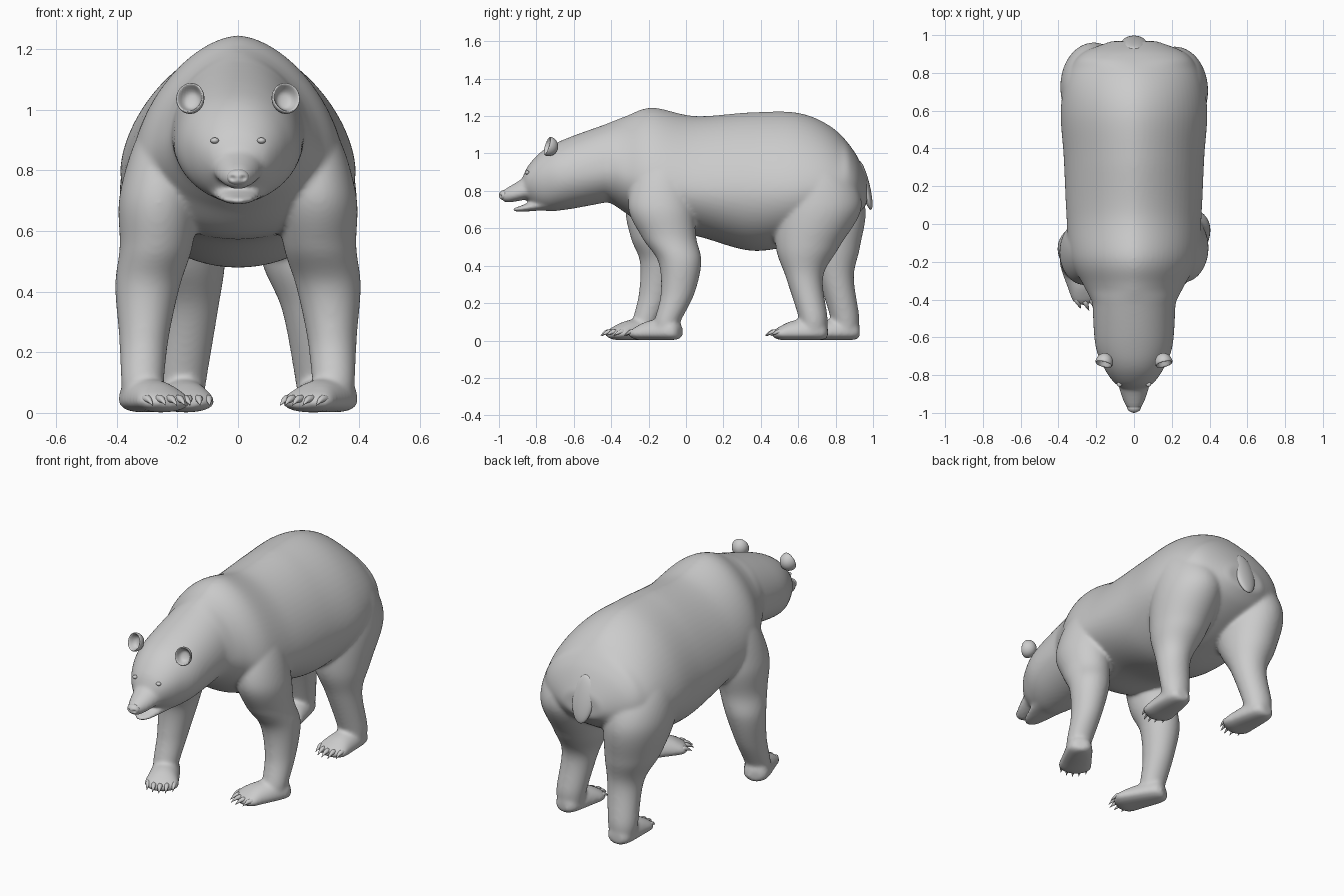
import bpy, bmesh, math
from mathutils import Matrix, Vector

if "Cube" in bpy.data.objects:
    bpy.data.objects.remove(bpy.data.objects["Cube"])


def resample(rows, steps):
    """Catmull-Rom curve through a few sections."""
    p = [rows[0], *rows, rows[-1]]
    out = []
    for i in range(1, len(p) - 2):
        for s in range(steps):
            t = s / steps
            out.append([0.5 * (2*b + (c - a)*t + (2*a - 5*b + 4*c - d)*t*t + (3*b - a - 3*c + d)*t**3)
                        for a, b, c, d in zip(*p[i-1:i+3])])
    return out + [list(rows[-1])]


def circle(n=72):
    return [(math.cos(2*math.pi*k/n), math.sin(2*math.pi*k/n)) for k in range(n)]


def ease(t):
    t = max(0, min(1, t))
    return t*t*(3 - 2*t)


def across(row):
    """Upright section: y, half width, top, widest height, bottom; the trunk narrows towards its back."""
    y, w, top, mid, bot = row
    q = 1 + .18*ease((top - bot - .4) / .1)
    return [Vector((w*math.copysign(abs(c)**(q if s > 0 else 1), c), y,
                    mid + ((top - mid)*s**q if s > 0 else (mid - bot)*s))) for c, s in circle()]


def level(row):
    """Level section: z, y centre, y radius, x centre, x radius."""
    z, yc, ry, xc, rx = row
    return [Vector((xc + rx*c, yc + ry*s, z)) for c, s in circle()]


def loft(bm, rows, ring, place=Matrix(), steps=8):
    rings = [[bm.verts.new(place @ p) for p in ring(r)] for r in resample(rows, steps)]
    n = len(rings[0])
    faces = [bm.faces.new((a[k], a[(k+1) % n], b[(k+1) % n], b[k]))
             for a, b in zip(rings, rings[1:]) for k in range(n)]
    faces += [bm.faces.new(rings[0]), bm.faces.new(rings[-1])]
    bmesh.ops.recalc_face_normals(bm, faces=faces)


def finish(name, bm):
    me = bpy.data.meshes.new(name)
    bm.to_mesh(me)
    bm.free()
    for f in me.polygons:
        f.use_smooth = True
    ob = bpy.data.objects.new(name, me)
    bpy.context.collection.objects.link(ob)
    return ob


def ball(name, loc, scale, rot=(0, 0, 0), shape=None):
    bm = bmesh.new()
    bmesh.ops.create_uvsphere(bm, u_segments=32, v_segments=20, radius=1)
    for v in bm.verts:
        if shape:
            shape(v.co)
        v.co = Vector(a*b for a, b in zip(v.co, scale))
    ob = finish(name, bm)
    ob.location, ob.rotation_euler = loc, rot


body = bmesh.new()

# head, neck, trunk and rump
loft(body, [(-.875, .05, .87, .83, .77), (-.84, .105, .94, .85, .74), (-.76, .16, 1.02, .87, .695),
            (-.64, .205, 1.08, .88, .70), (-.42, .22, 1.16, .91, .74)], across)
loft(body, [(-.52, .20, 1.12, .90, .735), (-.42, .22, 1.16, .91, .74), (-.32, .27, 1.2, .88, .68),
            (-.18, .34, 1.245, .83, .585), (.05, .358, 1.2, .80, .56), (.35, .372, 1.22, .79, .48),
            (.6, .388, 1.217, .80, .52), (.78, .355, 1.14, .82, .59), (.9, .28, 1.01, .82, .66),
            (.968, .12, .87, .79, .73)], across)

# upper muzzle and lower jaw, the mouth open between them
loft(body, [(-.99, .025, .79, .775, .755), (-.96, .045, .815, .775, .738),
            (-.90, .07, .85, .785, .745), (-.78, .10, .93, .82, .77)], across)
loft(body, [(-.925, .018, .708, .70, .692), (-.88, .055, .722, .706, .688), (-.72, .10, .79, .73, .70)], across)

# legs of the right side
front = [(1.08, -.12, .04, .17, .03), (.93, -.125, .13, .235, .088), (.72, -.135, .175, .26, .13),
         (.55, -.09, .145, .27, .12), (.42, -.033, .115, .298, .107), (.25, -.045, .09, .31, .082),
         (.1, -.1, .07, .315, .07), (.03, -.11, .06, .315, .06)]
hind = [(1.08, .64, .05, .16, .04), (.93, .68, .17, .2, .14), (.72, .71, .23, .215, .176),
        (.5, .65, .17, .225, .147), (.34, .633, .1, .245, .1), (.12, .68, .077, .27, .083),
        (.03, .68, .065, .27, .07)]
foot = [(.078, .035, .075, .04, .015), (.04, .068, .12, .04, .003), (-.10, .086, .108, .035, .002),
        (-.175, .09, .077, .035, .003), (-.218, .045, .048, .033, .018)]


def stride(path, dy, dx):
    """Mirror a leg to the left and swing its lower part."""
    out = []
    for z, y, ry, x, rx in path:
        s = ease((.83 - z) / .55)
        out.append((z, y + dy*s, ry, dx*s*s - x, rx))
    return out


def claw_rows(x):
    for t in (0, .33, .66, 1):
        yield (-.192 + 7.5*x*x - .068*t, .0145*(1.05 - t*t), .042 + .03*t - .048*t*t, x)


def claw_ring(row):
    y, r, z, x = row
    return [Vector((x + r*c, y, z + r*s)) for c, s in circle(10)]


for name, path, turn in (("front_right", front, -.55), ("front_left", stride(front, -.117, 0), .45),
                         ("hind_right", hind, -.08), ("hind_left", stride(hind, .17, .085), .1)):
    loft(body, path, level)
    place = Matrix.Translation((path[-2][3], path[-2][1], 0)) @ Matrix.Rotation(turn, 4, 'Z')
    loft(body, foot, across, place)
    # five curved claws per foot
    claws = bmesh.new()
    for k in range(-2, 3):
        loft(claws, list(claw_rows(k*.035)), claw_ring, place, 3)
    finish(name + "_claws", claws)

# blend the overlapping volumes into one skin
skin = finish("bear_body", body)
blend = skin.modifiers.new("blend", 'REMESH')
blend.mode, blend.voxel_size, blend.use_smooth_shade = 'VOXEL', .0095, True
relax = skin.modifiers.new("relax", 'SMOOTH')
relax.factor, relax.iterations = .5, 12


def cup(co):
    # hollow the front of the ear
    if co.y < 0:
        co.y *= .5 - 1.1*ease((-co.y - .3) / .6)


def nostrils(co):
    # two dents in the front of the nose
    for s in (-1, 1):
        d = (co - Vector((.48*s, -.85, -.1))).length
        co.y += max(0, .4 - d)


# ears, eyes, nose and tail
for side, s in (("right", 1), ("left", -1)):
    ball(side + "_ear", (s*.158, -.735, 1.038), (.047, .052, .052), (-.3, 0, s*.25), cup)
    ball(side + "_eye", (s*.077, -.849, .898), (.014, .013, .01))
ball("nose", (0, -.97, .777), (.037, .03, .028), shape=nostrils)
ball("tail", (0, .957, .83), (.066, .025, .135), (.24, 0, 0))
